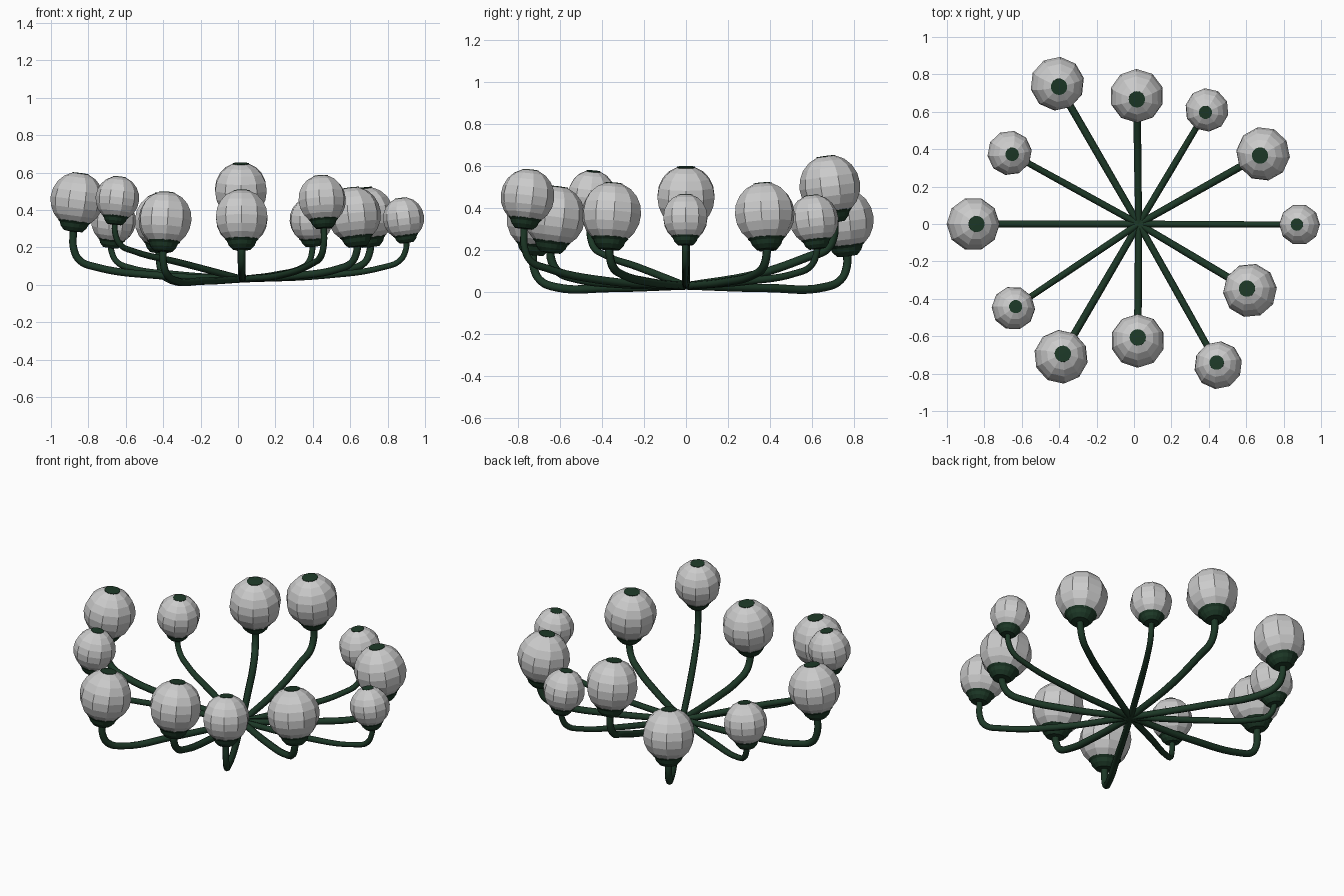
import bpy, bmesh, math
from mathutils import Vector, Matrix

if "Cube" in bpy.data.objects:
    bpy.data.objects.remove(bpy.data.objects["Cube"])

green = bpy.data.materials.new("dark_green")
green.diffuse_color = (0.012, 0.04, 0.02, 1)
green.use_nodes = True
green.node_tree.nodes["Principled BSDF"].inputs["Base Color"].default_value = green.diffuse_color

HUB = Vector((0.025, 0, 0.03))
FULL = 0.145          # radius of the largest globe
TILT = 0.13           # globes lean in towards the hub


def lathe(name, profile, segs, matrix, mat=None, smooth=False):
    """Spin a (radius, z) profile round the z axis."""
    bm = bmesh.new()
    vs = [bm.verts.new((r, 0, z)) for r, z in profile]
    es = [bm.edges.new(p) for p in zip(vs, vs[1:])]
    bmesh.ops.spin(bm, geom=vs + es, cent=(0, 0, 0), axis=(0, 0, 1),
                   angle=2 * math.pi, steps=segs, use_duplicate=False)
    bmesh.ops.remove_doubles(bm, verts=bm.verts, dist=1e-5)
    bmesh.ops.recalc_face_normals(bm, faces=bm.faces)
    for f in bm.faces:
        f.smooth = smooth
    me = bpy.data.meshes.new(name)
    bm.to_mesh(me)
    bm.free()
    if mat:
        me.materials.append(mat)
    ob = bpy.data.objects.new(name, me)
    ob.matrix_world = matrix
    bpy.context.collection.objects.link(ob)
    return ob


def tube(name, points, radii):
    """Bent arm through the given points."""
    cu = bpy.data.curves.new(name, 'CURVE')
    cu.dimensions = '3D'
    cu.bevel_depth = 0.02
    cu.bevel_resolution = 2
    cu.resolution_u = 6
    cu.use_fill_caps = True
    sp = cu.splines.new('BEZIER')
    sp.bezier_points.add(len(points) - 1)
    for bp, p, r in zip(sp.bezier_points, points, radii):
        bp.co = p
        bp.radius = r
        bp.handle_left_type = bp.handle_right_type = 'AUTO'
    cu.materials.append(green)
    ob = bpy.data.objects.new(name, cu)
    bpy.context.collection.objects.link(ob)


# Globe profile: a sphere cut open at top and bottom
globe_profile = [(FULL * math.sin(math.radians(a)), 0.15 * math.cos(math.radians(a)))
                 for a in (17, 36, 54, 72, 90, 108, 126, 144)]
cap_profile = [(0, 0.146), (0.044, 0.145), (0.044, 0.12)]
collar_profile = [(0, -0.115), (0.082, -0.112), (0.09, -0.118), (0.078, -0.13),
                  (0.07, -0.15), (0.05, -0.172), (0, -0.176)]

# x, y, z of globe centre, globe radius, arm height halfway and at the elbow
lamps = [
    (-0.41, 0.75, 0.345, 0.145, 0.02, 0.025),
    (0.015, 0.685, 0.505, 0.145, 0.09, 0.17),
    (0.39, 0.61, 0.345, 0.117, 0.055, 0.09),
    (0.69, 0.375, 0.375, 0.145, 0.05, 0.085),
    (0.885, -0.003, 0.355, 0.11, 0.05, 0.095),
    (0.62, -0.355, 0.375, 0.145, 0.05, 0.085),
    (0.45, -0.755, 0.455, 0.129, 0.055, 0.115),
    (0.02, -0.625, 0.36, 0.145, 0.04, 0.065),
    (-0.39, -0.71, 0.35, 0.145, 0.02, 0.025),
    (-0.645, -0.45, 0.461, 0.117, 0.12, 0.18),
    (-0.86, 0.0, 0.455, 0.143, 0.05, 0.095),
    (-0.665, 0.38, 0.34, 0.12, 0.055, 0.09),
]

for i, (x, y, z, r, mid, elbow) in enumerate(lamps, 1):
    out = Vector((x - HUB.x, y - HUB.y, 0))
    reach = out.length
    out.normalize()
    k = r / FULL
    m = (Matrix.Translation((x, y, z))
         @ Matrix.Rotation(math.atan2(out.y, out.x), 4, 'Z')
         @ Matrix.Rotation(-TILT, 4, 'Y') @ Matrix.Scale(k, 4))
    lathe(f"globe_{i}", globe_profile, 10, m)
    lathe(f"globe_cap_{i}", cap_profile, 16, m, green)
    lathe(f"collar_{i}", collar_profile, 16, m, green)

    # arm: out from the hub, round the elbow and up into the collar
    end = reach + 0.021 * k
    top = z - 0.165 * k
    path = [(0, HUB.z), (0.5 * end, mid), (end - 0.12, elbow),
            (end - 0.035, elbow + 0.035), (end - 0.003, min(elbow + 0.095, top - 0.02)),
            (end, top)]
    pts = [Vector((HUB.x, HUB.y, 0)) + out * s + Vector((0, 0, h)) for s, h in path]
    tube(f"arm_{i}", pts, [0.9, (1 + k) / 2, k, k, k, k])
